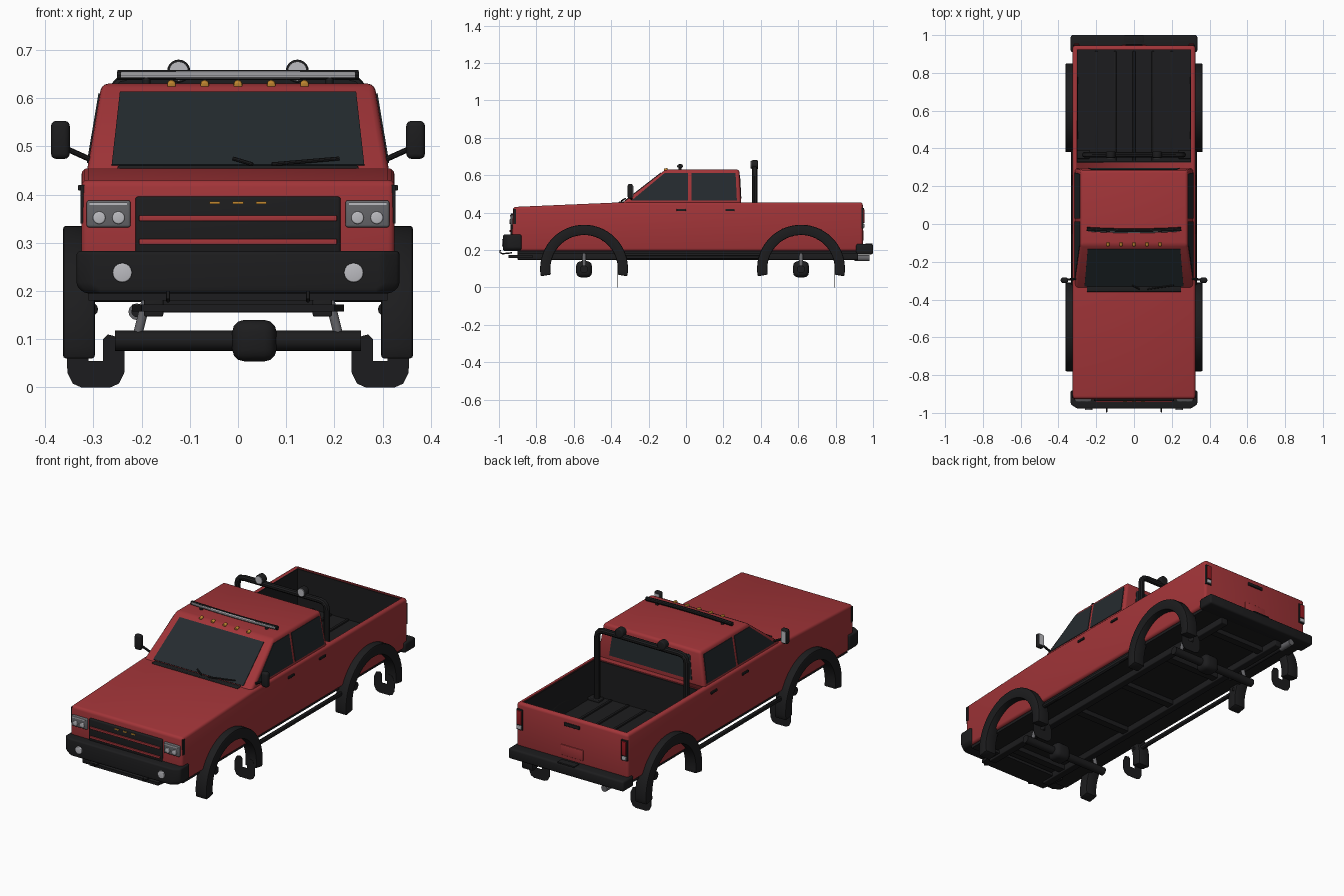
import bpy, bmesh, math
from mathutils import Vector

if "Cube" in bpy.data.objects:
    bpy.data.objects.remove(bpy.data.objects["Cube"])


def material(name, rgb):
    m = bpy.data.materials.new(name)
    m.diffuse_color = (*rgb, 1)
    m.use_nodes = True
    m.node_tree.nodes["Principled BSDF"].inputs["Base Color"].default_value = m.diffuse_color
    return m


RED = material("red_paint", (0.36, 0.035, 0.04))
BLACK = material("black_trim", (0.012, 0.012, 0.013))
GLASS = material("dark_glass", (0.018, 0.024, 0.028))
AMBER = material("amber", (0.55, 0.25, 0.03))
LENS = material("lens", (0.5, 0.5, 0.53))
STEEL = material("steel", (0.13, 0.13, 0.14))
LAMP_RED = material("lamp_red", (0.3, 0.01, 0.015))


def finish(ob, mat, bevel=0, seg=3):
    ob.data.materials.append(mat)
    bpy.context.view_layer.objects.active = ob
    for o in bpy.context.selected_objects:
        o.select_set(False)
    ob.select_set(True)
    if bevel:
        m = ob.modifiers.new("bevel", 'BEVEL')
        m.width, m.segments, m.limit_method = bevel, seg, 'ANGLE'
        bpy.ops.object.modifier_apply(modifier="bevel")
    bpy.ops.object.shade_smooth_by_angle(angle=math.radians(35))
    return ob


def mesh(name, verts, faces, mat, bevel=0, seg=3):
    me = bpy.data.meshes.new(name)
    me.from_pydata([tuple(v) for v in verts], [], faces)
    bm = bmesh.new()
    bm.from_mesh(me)
    bmesh.ops.recalc_face_normals(bm, faces=bm.faces)
    bm.to_mesh(me)
    bm.free()
    ob = bpy.data.objects.new(name, me)
    bpy.context.collection.objects.link(ob)
    return finish(ob, mat, bevel, seg)


def loft(name, rings, mat, bevel=0, seg=3):
    """Skin equal-sized closed rings and cap both ends."""
    n = len(rings[0])
    faces = [tuple(range(n)), tuple(range(n * (len(rings) - 1), n * len(rings)))]
    for k in range(len(rings) - 1):
        for i in range(n):
            j = (i + 1) % n
            faces.append((k * n + i, k * n + j, (k + 1) * n + j, (k + 1) * n + i))
    return mesh(name, [v for r in rings for v in r], faces, mat, bevel, seg)


def box(name, x, y, z, mat, bevel=0):
    """Box from (min, max) ranges."""
    rings = [[(x[0], y[0], h), (x[1], y[0], h), (x[1], y[1], h), (x[0], y[1], h)] for h in z]
    return loft(name, rings, mat, bevel)


def panel(name, pts, mat, depth=0.006):
    """Thin plate centred on a flat polygon."""
    p = [Vector(q) for q in pts]
    n = (p[1] - p[0]).cross(p[2] - p[0]).normalized() * depth / 2
    return loft(name, [[q - n for q in p], [q + n for q in p]], mat)


def rod(name, a, b, r, mat, sides=20, bevel=0):
    a, b = Vector(a), Vector(b)
    q = (b - a).to_track_quat('Z', 'Y')
    ring = [q @ Vector((r * math.cos(t), r * math.sin(t), 0))
            for t in (2 * math.pi * i / sides for i in range(sides))]
    return loft(name, [[a + v for v in ring], [b + v for v in ring]], mat, bevel)


def tube(name, pts, r, mat):
    cu = bpy.data.curves.new(name, 'CURVE')
    cu.dimensions, cu.bevel_depth, cu.bevel_resolution, cu.use_fill_caps = '3D', r, 3, True
    sp = cu.splines.new('POLY')
    sp.points.add(len(pts) - 1)
    for p, c in zip(sp.points, pts):
        p.co = (*c, 1)
    ob = bpy.data.objects.new(name, cu)
    bpy.context.collection.objects.link(ob)
    bpy.context.view_layer.objects.active = ob
    for o in bpy.context.selected_objects:
        o.select_set(False)
    ob.select_set(True)
    bpy.ops.object.convert(target='MESH')
    return finish(bpy.context.object, mat)


# Lower body with the bed cut out
side = [(-.915, .195), (-.93, .28), (-.925, .43), (-.34, .455), (.945, .455), (.945, .195)]
body = loft("body", [[(x, y, z) for y, z in side] for x in (-.325, .325)], RED, .014)
cutter = box("bed_cutter", (-.303, .303), (.325, .925), (.255, .6), BLACK)
cut = body.modifiers.new("bed", 'BOOLEAN')
cut.operation, cut.solver, cut.object = 'DIFFERENCE', 'EXACT', cutter
bpy.context.view_layer.objects.active = body
bpy.ops.object.modifier_apply(modifier="bed")
bpy.data.objects.remove(cutter)

# Bed liner and ribs
box("bed_floor", (-.303, .303), (.325, .925), (.25, .262), BLACK)
box("bed_front_wall", (-.303, .303), (.323, .33), (.255, .45), BLACK)
box("bed_rear_wall", (-.303, .303), (.92, .927), (.255, .45), BLACK)
for s in (-1, 1):
    box("bed_side_wall", sorted((s * .298, s * .305)), (.325, .925), (.255, .45), BLACK)
for i in range(-2, 3):
    box("bed_rib", (i * .1 - .007, i * .1 + .007), (.335, .915), (.26, .27), BLACK, .003)

# Cab
loft("cab", [[(-.315, -.355, .44), (.315, -.355, .44), (.315, .295, .44), (-.315, .295, .44)],
             [(-.283, -.11, .63), (.283, -.11, .63), (.283, .285, .63), (-.283, .285, .63)]], RED, .014)
cab_x = lambda z: .315 - (z - .44) * .168
front_y = lambda z: -.355 + (z - .44) * 1.29
panel("windshield", [(-.262, front_y(.46), .46), (.262, front_y(.46), .46),
                     (.245, front_y(.612), .612), (-.245, front_y(.612), .612)], GLASS)
panel("rear_window", [(-.24, .293, .475), (.24, .293, .475), (.225, .286, .6), (-.225, .286, .6)], GLASS)
for s in (-1, 1):
    for name, pts in (("front_window", [(-.29, .465), (.012, .465), (.012, .61), (-.115, .61)]),
                      ("rear_door_window", [(.03, .465), (.272, .465), (.265, .61), (.03, .61)])):
        panel(name, [(s * cab_x(z), y, z) for y, z in pts], GLASS)
    # Door handles, wipers and mirrors
    for y in (-.025, .235):
        box("door_handle", sorted((s * .322, s * .332)), (y - .025, y + .025), (.408, .42), BLACK, .003)
    rod("wiper", (s * .02 + .05, -.345, .463), (s * .11 + .1, -.325, .475), .004, BLACK, 8)
    rod("mirror_arm", (s * .3, -.29, .47), (s * .36, -.295, .497), .006, BLACK, 10)
    box("mirror", sorted((s * .349, s * .388)), (-.312, -.284), (.474, .553), BLACK, .011)
    box("mirror_glass", sorted((s * .355, s * .382)), (-.286, -.282), (.484, .543), LENS)
box("cowl", (-.25, .25), (-.36, -.33), (.45, .46), BLACK, .004)

# Roof light bar and marker lamps
bow = [(.25 * t, -.035 + .008 * t * t, .648) for t in (i / 8 for i in range(-8, 9))]
tube("roof_light_bar", bow, .011, BLACK)
tube("roof_light_lens", [(x * .97, y - .005, z) for x, y, z in bow], .008, LENS)
for s in (-1, 1):
    rod("light_bar_mount", (s * .19, -.033, .62), (s * .19, -.033, .648), .008, BLACK, 12)
for i in range(-2, 3):
    rod("roof_marker", (i * .069, -.117, .626), (i * .069, -.098, .63), .009, AMBER, 12, .003)

# Roll bar with lamps
hoop = [(.26, .367, .26), (.26, .367, .595), (.255, .367, .617), (.243, .367, .63), (.22, .367, .635)]
tube("roll_bar", hoop + [(-x, y, z) for x, y, z in reversed(hoop)], .015, BLACK)
for s in (-1, 1):
    rod("roll_bar_lamp", (s * .123, .35, .656), (s * .123, .385, .656), .024, BLACK, 24, .005)
    rod("roll_bar_lens", (s * .123, .346, .656), (s * .123, .352, .656), .02, LENS, 24)
    box("roll_bar_foot", sorted((s * .235, s * .3)), (.345, .39), (.26, .275), BLACK, .004)

# Grille and front lamps
box("grille", (-.213, .213), (-.937, -.91), (.275, .396), BLACK, .006)
for z in (.302, .351):
    box("grille_bar", (-.205, .205), (-.943, -.93), (z - .006, z + .006), RED, .002)
for i in (-1, 0, 1):
    box("grille_marker", (i * .048 - .011, i * .048 + .011), (-.941, -.93), (.38, .386), AMBER)
for s in (-1, 1):
    box("headlight", sorted((s * .223, s * .314)), (-.938, -.9), (.332, .388), STEEL, .005)
    box("headlight_strip", sorted((s * .23, s * .308)), (-.941, -.93), (.378, .384), LENS)
    for x in (.248, .288):
        rod("headlight_lamp", (s * x, -.943, .352), (s * x, -.93, .352), .013, LENS, 20, .003)
    box("side_marker", sorted((s * .318, s * .327)), (-.922, -.908), (.34, .42), BLACK)
    rod("fog_lamp", (s * .24, -.985, .238), (s * .24, -.95, .238), .02, LENS, 24, .003)
    tube("tow_hook", [(s * .145, -.93, .185), (s * .145, -.98, .18), (s * .145, -.994, .186),
                      (s * .145, -.994, .2)], .004, BLACK)

# Bumpers
plan = [(-.335, -.88), (-.335, -.955), (-.3, -.978), (.3, -.978), (.335, -.955), (.335, -.88)]
loft("front_bumper", [[(x * k, y, z) for x, y in plan] for z, k in ((.195, .95), (.21, 1), (.283, 1))],
     BLACK, .008)
box("rear_bumper", (-.335, .335), (.91, 1.0), (.177, .232), BLACK, .01)
box("bumper_step", (-.05, .05), (.96, .998), (.228, .236), BLACK, .002)

# Tailgate details
box("tailgate_handle", (-.045, .045), (.94, .952), (.408, .425), BLACK, .003)
box("plate_recess", (-.065, .065), (.94, .949), (.25, .305), RED, .003)
for s in (-1, 1):
    box("taillight_frame", sorted((s * .287, s * .322)), (.93, .95), (.315, .425), BLACK, .003)
    box("taillight", sorted((s * .291, s * .318)), (.94, .955), (.345, .418), LAMP_RED, .003)
    box("reverse_lamp", sorted((s * .291, s * .318)), (.94, .955), (.321, .34), LENS, .003)

# Underbody
box("floor_pan", (-.31, .31), (-.9, .92), (.18, .2), BLACK)
panel("skid_plate", [(-.2, -.95, .165), (.2, -.95, .165), (.22, -.82, .165), (-.22, -.82, .165)], BLACK, .015)
for y in (-.75, -.25, .1, .45, .8):
    box("cross_member", (-.175, .175), (y - .02, y + .02), (.155, .185), BLACK)
for s in (-1, 1):
    box("frame_rail", sorted((s * .155, s * .195)), (-.9, .92), (.147, .185), BLACK, .004)
    tube("side_step", [(s * .3, -.36, .162), (s * .322, -.33, .162), (s * .322, .4, .162),
                       (s * .3, .43, .162)], .012, BLACK)
rod("exhaust_pipe", (-.21, .5, .157), (-.21, .92, .157), .011, BLACK)
rod("exhaust_tip", (-.21, .9, .157), (-.21, .98, .157), .017, STEEL)

# Axles, flares and the flat tyre sections standing behind each hub
section = [(-.03, 0), (-.048, .008), (-.059, .03), (-.06, .075), (-.047, .104), (-.025, .11), (-.015, .1),
           (-.015, .055)]
section += [(-x, z) for x, z in reversed(section)]
for y in (-.545, .615):
    rod("axle", (-.255, y, .097), (.255, y, .097), .021, BLACK)
    box("differential", (-.012, .08), (y - .042, y + .042), (.054, .14), BLACK, .025)
    for s in (-1, 1):
        rod("shock", (s * .208, y, .11), (s * .188, y, .19), .01, STEEL, 14)
        arc = [math.radians(-10 + 200 * i / 32) for i in range(33)]
        loft("fender_flare", [[(s * x, y + r * math.cos(a), .1 + r * math.sin(a))
                               for x, r in ((.297, .18), (.363, .18), (.363, .235), (.297, .235))]
                              for a in arc], BLACK, .006, 2)
        panel("tyre_section", [(s * .295 + x, y + .18, z) for x, z in section], BLACK, .003)
